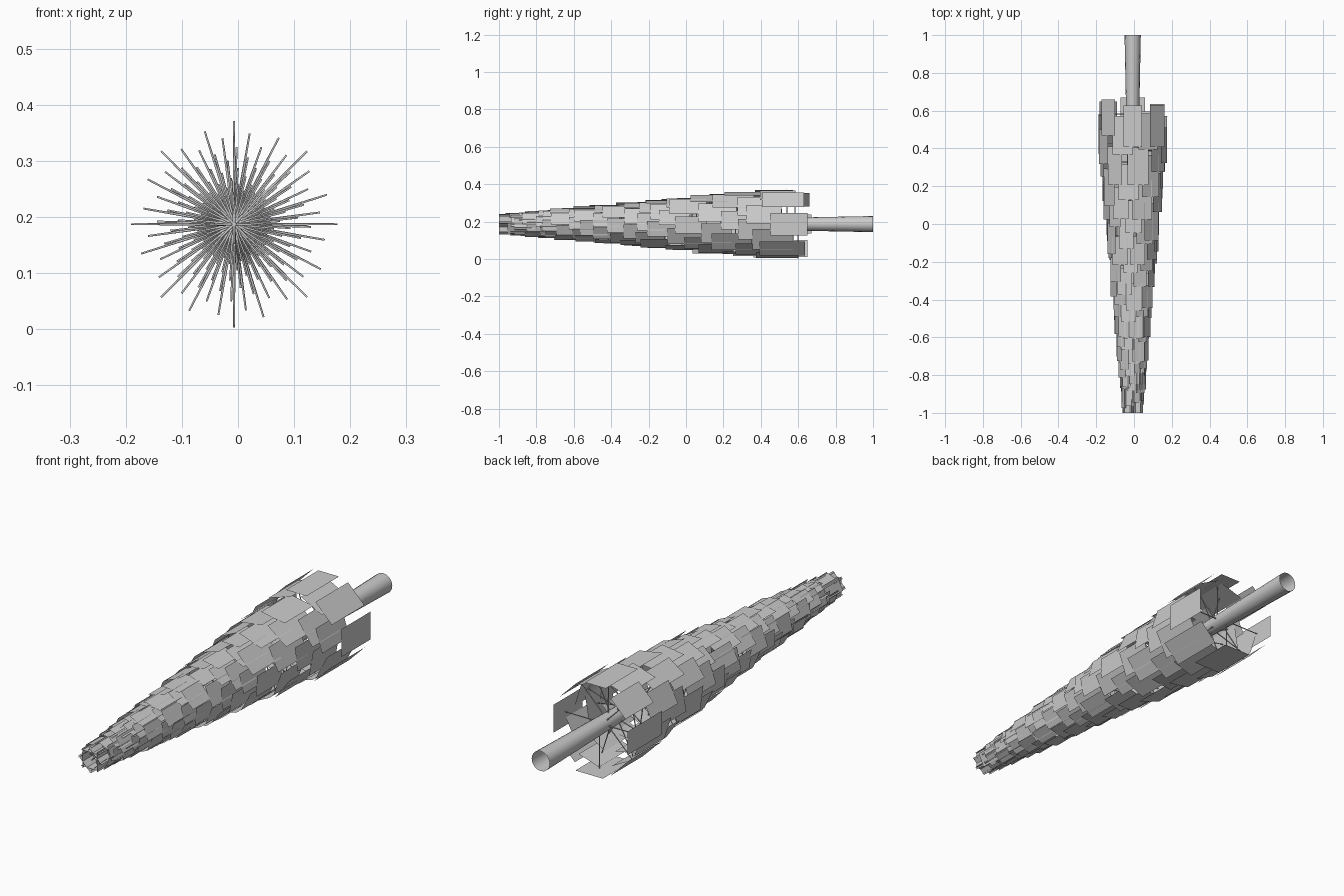
import bpy, bmesh, random
from math import cos, sin, radians, pi
from mathutils import Matrix, Vector

if "Cube" in bpy.data.objects:
    bpy.data.objects.remove(bpy.data.objects["Cube"])

random.seed(7)
CX, CZ = -0.007, 0.187


def make_object(name, bm, smooth=False):
    mesh = bpy.data.meshes.new(name)
    bm.to_mesh(mesh)
    bm.free()
    ob = bpy.data.objects.new(name, mesh)
    bpy.context.collection.objects.link(ob)
    if smooth:
        for p in mesh.polygons:
            p.use_smooth = True
    return ob


def add_tube(bm, a, b, r1, r2, sides):
    d = b - a
    m = Matrix.Translation((a + b) / 2) @ d.to_track_quat('Z', 'Y').to_matrix().to_4x4()
    bmesh.ops.create_cone(bm, cap_ends=False, segments=sides, radius1=r1,
                          radius2=r2, depth=d.length, matrix=m)


def add_card(bm, ang, r, y0, y1, w):
    # flat foliage panel parallel to the trunk, across the branch tip
    out = Vector((cos(ang), 0, sin(ang)))
    side = Vector((-sin(ang), 0, cos(ang))) * (w / 2)
    c = Vector((CX, 0, CZ)) + out * r
    pts = [c + side * s + Vector((0, y, 0))
           for s, y in ((-1, y0), (1, y0), (1, y1), (-1, y1))]
    bm.faces.new([bm.verts.new(p) for p in pts])


# trunk, lying along y and tapering to the tip
bm = bmesh.new()
add_tube(bm, Vector((CX, 1, CZ)), Vector((CX, -0.96, CZ)), 0.043, 0.004, 16)
make_object("trunk", bm, smooth=True)

# whorls of eight branches, each tipped with a foliage panel
sticks, cards = bmesh.new(), bmesh.new()
y, level = 0.59, 0
while y > -0.93:
    t = (0.59 - y) / 1.52
    r = 0.184 - 0.135 * t
    step = 0.115 - 0.07 * t
    for k in range(8):
        ang = k * pi / 4 + level * radians(17.6)
        yy = y + random.uniform(-0.5, 0.5) * step
        out = Vector((cos(ang), 0, sin(ang)))
        base = Vector((CX, yy, CZ))
        add_tube(sticks, base, base + out * r, 0.003, 0.0018, 5)
        length = (0.22 - 0.12 * t) * random.uniform(0.85, 1.15)
        width = (0.115 - 0.06 * t) * random.uniform(0.85, 1.15)
        y0 = max(-0.985, yy - length * 0.6)
        y1 = min(0.67, yy + length * 0.4)
        add_card(cards, ang, r, y0, y1, width)
    y -= step
    level += 1

# small crossing panels at the tip
for k in range(8):
    ang = k * pi / 4
    add_card(cards, ang, 0.035, -1.0, -0.93, 0.085)
    base = Vector((CX, -0.95, CZ))
    add_tube(sticks, base, base + Vector((cos(ang), 0, sin(ang))) * 0.035, 0.003, 0.002, 5)

make_object("branches", sticks, smooth=True)
make_object("foliage_panels", cards)
